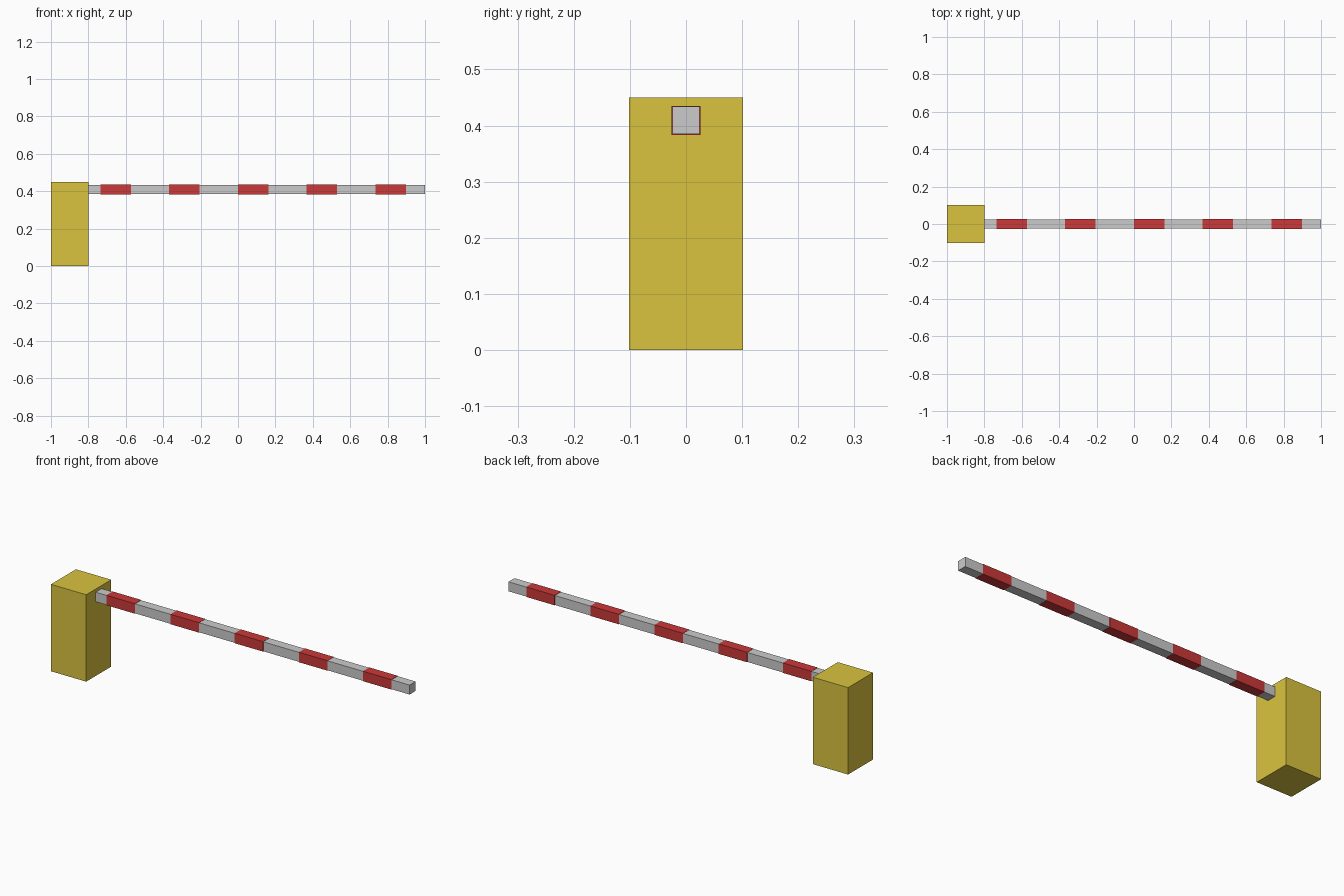
import bpy

if "Cube" in bpy.data.objects:
    bpy.data.objects.remove(bpy.data.objects["Cube"])


def material(name, color):
    m = bpy.data.materials.new(name)
    m.diffuse_color = color
    m.use_nodes = True
    m.node_tree.nodes["Principled BSDF"].inputs["Base Color"].default_value = m.diffuse_color
    return m


def box(name, lo, hi, mat=None):
    """Axis-aligned box between two corners."""
    center = [(a + b) / 2 for a, b in zip(lo, hi)]
    bpy.ops.mesh.primitive_cube_add(size=1, location=center)
    ob = bpy.context.object
    ob.name = name
    ob.scale = [b - a for a, b in zip(lo, hi)]
    bpy.ops.object.transform_apply(location=False, rotation=False, scale=True)
    if mat:
        ob.data.materials.append(mat)
    return ob


yellow = material("yellow_paint", (0.70, 0.55, 0.05, 1))
red = material("red_paint", (0.60, 0.04, 0.04, 1))

# Motor housing
box("housing", (-1, -0.102, 0), (-0.798, 0.102, 0.45), yellow)

# Barrier arm, running out from the housing face
arm_z, arm_r = 0.409, 0.0245
box("barrier_arm", (-0.80, -arm_r, arm_z - arm_r), (1, arm_r, arm_z + arm_r))

# Red sleeves, slightly proud of the arm
r, width, step = 0.0258, 0.163, 0.3675
for i in range(5):
    x = -0.736 + i * step
    box(f"red_stripe_{i + 1}", (x, -r, arm_z - r), (x + width, r, arm_z + r), red)
